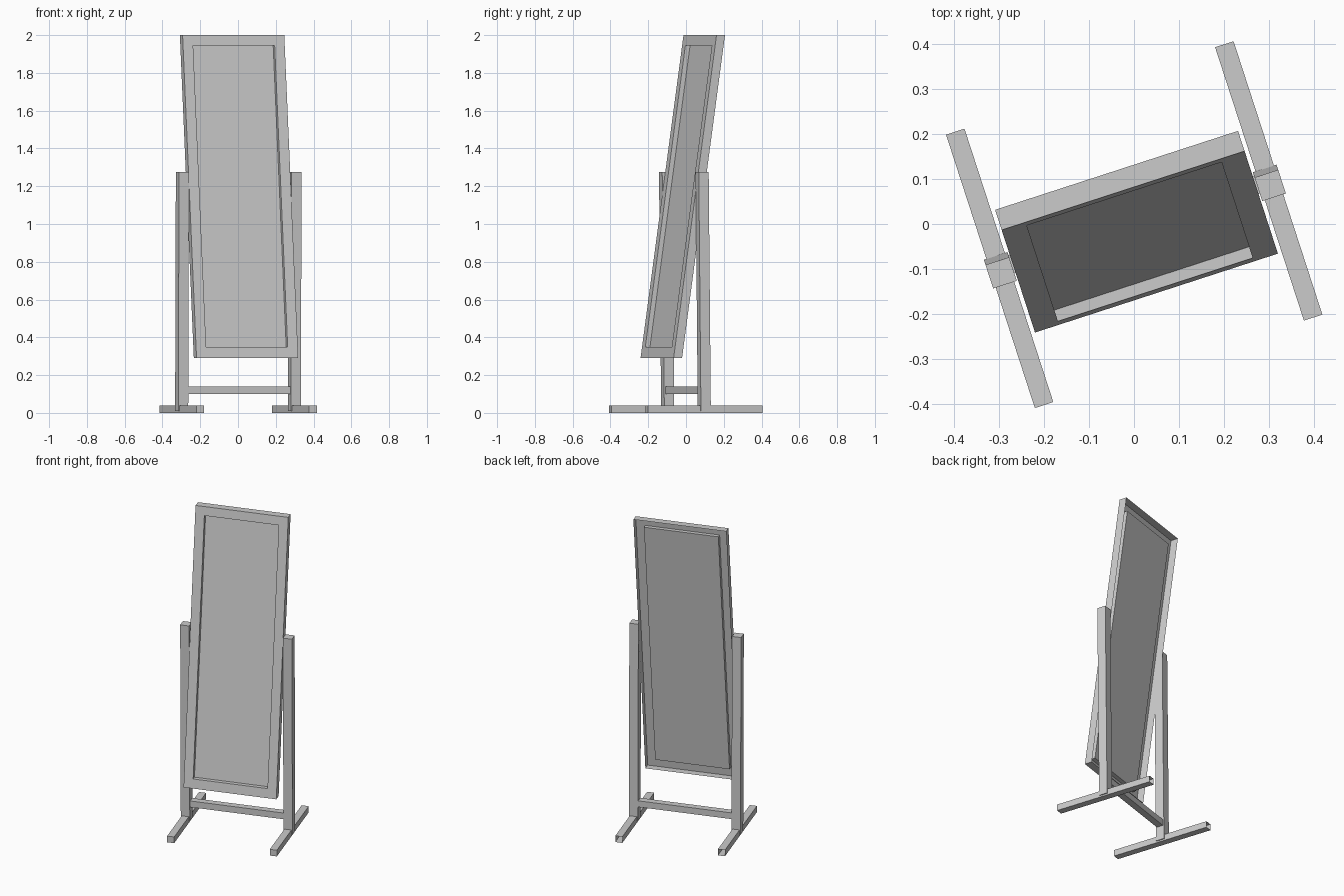
import bpy, bmesh, math

if "Cube" in bpy.data.objects:
    bpy.data.objects.remove(bpy.data.objects["Cube"])

TURN = math.radians(18)  # whole stand is turned about z


def finish(name, bm, mirror=False):
    bmesh.ops.recalc_face_normals(bm, faces=bm.faces)
    mesh = bpy.data.meshes.new(name)
    bm.to_mesh(mesh)
    bm.free()
    ob = bpy.data.objects.new(name, mesh)
    bpy.context.collection.objects.link(ob)
    ob.rotation_euler.z = TURN
    if mirror:
        ob.modifiers.new("Mirror", 'MIRROR').use_axis[0] = True
    return ob


def box(name, x, y, z, lean=0.0, open_back=False, mirror=False):
    """Box from (min, max) ranges; lean shifts the top along y."""
    bm = bmesh.new()
    bmesh.ops.create_cube(bm, size=1)
    if open_back:
        back = [f for f in bm.faces if f.calc_center_median().y > 0.4]
        bmesh.ops.delete(bm, geom=back, context='FACES_ONLY')
    for v in bm.verts:
        top = v.co.z > 0
        v.co = (x[v.co.x > 0], y[v.co.y > 0] + lean * top, z[top])
    return finish(name, bm, mirror)


# Feet, uprights and the low rail between them
box("foot", (0.292, 0.335), (-0.32, 0.317), (0, 0.04), open_back=True, mirror=True)
box("upright", (0.286, 0.341), (-0.0275, 0.0275), (0.01, 1.275), lean=-0.012, mirror=True)
box("cross_rail", (-0.287, 0.287), (-0.022, 0.02), (0.1, 0.14))

# Leaning mirror: outer walls, front border, recess walls and glass, open at the back
LOW, HIGH = 0.29, 2.0
SLOPE = 0.239 / (HIGH - LOW)
bm = bmesh.new()


def ring(half, z0, z1, depth):
    corners = [(-half, z0), (half, z0), (half, z1), (-half, z1)]
    return [bm.verts.new((x, -0.161 + depth + SLOPE * (z - LOW), z)) for x, z in corners]


rings = [ring(0.283, LOW, HIGH, 0.047), ring(0.283, LOW, HIGH, 0),
         ring(0.227, 0.348, 1.945, 0), ring(0.227, 0.348, 1.945, 0.026)]
for a, b in zip(rings, rings[1:]):
    for i in range(4):
        j = (i + 1) % 4
        bm.faces.new((a[i], a[j], b[j], b[i]))
bm.faces.new(rings[-1])
finish("mirror_frame", bm)
